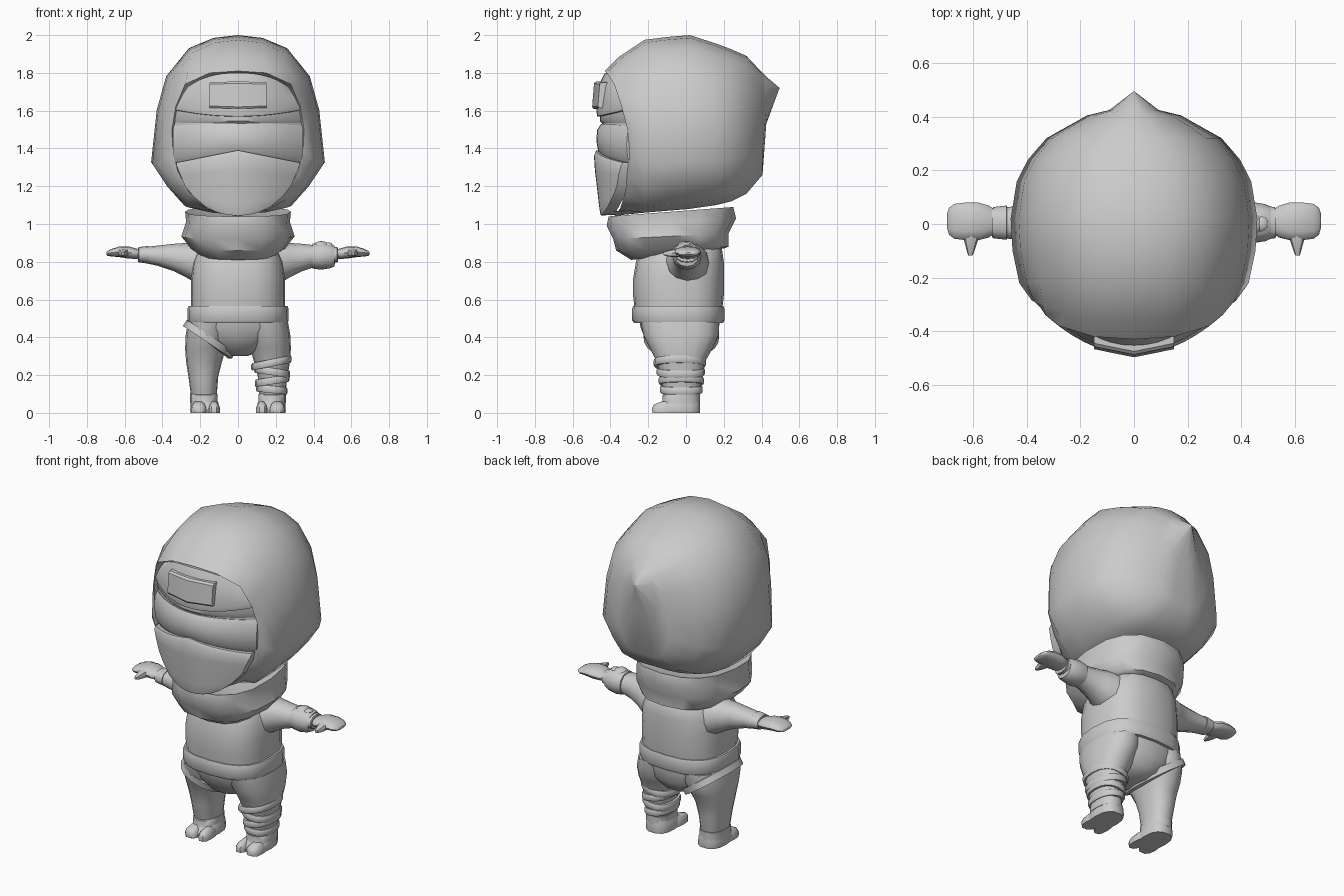
import bpy, bmesh, math
from mathutils import Vector

cloth = bpy.data.materials.new("light grey cloth")
cloth.diffuse_color = (0.6, 0.6, 0.6, 1)


def finish(name, bm, angle=40):
    bmesh.ops.remove_doubles(bm, verts=bm.verts, dist=0.0005)
    bmesh.ops.recalc_face_normals(bm, faces=bm.faces)
    me = bpy.data.meshes.new(name)
    bm.to_mesh(me)
    bm.free()
    me.materials.append(cloth)
    ob = bpy.data.objects.new(name, me)
    bpy.context.collection.objects.link(ob)
    bpy.ops.object.select_all(action='DESELECT')
    ob.select_set(True)
    bpy.context.view_layer.objects.active = ob
    bpy.ops.object.shade_smooth_by_angle(angle=math.radians(angle))
    return ob


def loft(name, rings, caps=(True, True), closed=True, angle=40):
    """Skin a list of equally long point rings."""
    bm = bmesh.new()
    vs = [[bm.verts.new(p) for p in r] for r in rings]
    n = len(vs[0])
    for a, b in zip(vs, vs[1:]):
        for i in range(n if closed else n - 1):
            j = (i + 1) % n
            bm.faces.new((a[i], a[j], b[j], b[i]))
    if closed:
        for cap, r in zip(caps, (vs[0], vs[-1])):
            if cap:
                bm.faces.new(r)
    return finish(name, bm, angle)


def sq(v, p):
    return math.copysign(abs(v) ** p, v)


def flat_ring(z, x0, x1, y0, y1, n=16, p=0.85, zback=None):
    """Rounded horizontal ring; z runs from front (z) to back (zback)."""
    zback = z if zback is None else zback
    out = []
    for i in range(n):
        t = 2 * math.pi * i / n
        c, s = sq(math.cos(t), p), sq(math.sin(t), p)
        out.append(Vector(((x0 + x1) / 2 + (x1 - x0) / 2 * c, (y0 + y1) / 2 + (y1 - y0) / 2 * s,
                           z + (zback - z) * (s + 1) / 2)))
    return out


def arm_ring(x, y0, y1, z0, z1, n=12):
    return [Vector((x, p.x, p.y)) for p in flat_ring(0, y0, y1, z0, z1, n, 0.9)]


def flip(rings, side):
    return [[Vector((p.x * side, p.y, p.z)) for p in r] for r in rings]


# Hood: opening outline, then widening rings that run back to a point
outer = [(0, 2.0), (.13, 1.985), (.26, 1.93), (.38, 1.78), (.43, 1.6),
         (.46, 1.32), (.38, 1.2), (.29, 1.1), (.15, 1.07), (0, 1.07)]
opening = [(0, -.43, 1.81), (.15, -.42, 1.80), (.28, -.38, 1.74), (.33, -.34, 1.62), (.35, -.31, 1.5),
           (.345, -.30, 1.4), (.32, -.31, 1.28), (.26, -.32, 1.17), (.16, -.35, 1.08), (0, -.38, 1.04)]


def full(half):
    return [Vector(p) for p in half] + [Vector((-x, y, z)) for x, y, z in half[-2:0:-1]]


def hood_ring(y, s, top, bot):
    return full([(x * s, y, bot + (top - bot) * (z - 1.07) / 0.93) for x, z in outer])


rim = full(opening)
mid = Vector((0, 0, 1.42))
inner = [Vector((p.x * .93, p.y + .07, mid.z + (p.z - mid.z) * .93)) for p in rim]
first = hood_ring(-.22, .93, 1.975, 1.06)
lip = [a.lerp(b, .45) + Vector((0, -.02, 0)) for a, b in zip(rim, first)]
hood_rings = [inner, rim, lip, first] + [hood_ring(*a) for a in [
    (-.1, .985, 1.99, 1.07), (.02, 1, 2.0, 1.08), (.16, .95, 1.955, 1.1), (.24, .86, 1.925, 1.12),
    (.32, .71, 1.89, 1.16), (.405, .38, 1.80, 1.26), (.425, .2, 1.78, 1.53), (.495, .002, 1.721, 1.719)]]
loft("hood", hood_rings, caps=(False, True), angle=50)


# Face pieces: sheets wrapped round the front of the head
def sheet(name, rows, n=14, curve=1.35, angle=40):
    """rows: (z centre, z edge, half width, y centre, edge power)"""
    rings = []
    for zc, ze, w, y, p in rows:
        r = []
        for i in range(n + 1):
            u = 2 * i / n - 1
            r.append(Vector((u * w, y + curve * (u * w) ** 2, zc + (ze - zc) * abs(u) ** p)))
        r = [r[0] + Vector((0, .06, 0))] + r + [r[-1] + Vector((0, .06, 0))]
        rings.append(r)
    return loft(name, rings, closed=False, angle=angle)


sheet("face_backing", [(1.79, 1.70, .26, -.41, 2), (1.6, 1.6, .34, -.44, 2), (1.5, 1.5, .345, -.445, 2),
                       (1.3, 1.3, .32, -.44, 2), (1.1, 1.14, .2, -.42, 2)])
sheet("forehead_wrap", [(1.80, 1.71, .29, -.36, 2.5), (1.80, 1.71, .29, -.43, 2.5), (1.75, 1.68, .31, -.455, 2),
                        (1.68, 1.65, .325, -.465, 2), (1.60, 1.62, .33, -.475, 2),
                        (1.57, 1.605, .335, -.47, 2), (1.565, 1.6, .335, -.42, 2)])
sheet("brow_strip", [(1.58, 1.61, .335, -.455, 2), (1.545, 1.56, .345, -.455, 2), (1.53, 1.53, .345, -.44, 2)])
sheet("eye_band", [(1.53, 1.51, .34, -.41, 2), (1.53, 1.52, .34, -.45, 3), (1.50, 1.49, .345, -.47, 2),
                   (1.44, 1.42, .345, -.475, 2), (1.39, 1.35, .34, -.465, 1), (1.36, 1.32, .33, -.44, 1)])
sheet("mouth_mask", [(1.385, 1.32, .325, -.42, 1), (1.39, 1.325, .325, -.475, 1), (1.36, 1.31, .325, -.487, 1.2),
                     (1.28, 1.26, .305, -.482, 2), (1.2, 1.2, .28, -.472, 2), (1.11, 1.145, .235, -.462, 2),
                     (1.06, 1.09, .17, -.455, 2), (1.045, 1.065, .12, -.45, 2), (1.05, 1.07, .12, -.35, 2)])
sheet("forehead_plate", [(1.755, 1.75, .145, -.44, 2), (1.755, 1.75, .15, -.475, 2), (1.745, 1.74, .15, -.487, 2),
                         (1.62, 1.625, .15, -.497, 2), (1.61, 1.615, .15, -.49, 2),
                         (1.61, 1.615, .145, -.44, 2)], n=2, angle=30)

# Scarf round the neck
loft("scarf", [flat_ring(zf, -w, w, yf, yb, 16, .8, zb) for zf, zb, yf, yb, w in [
    (1.02, 1.06, -.34, .15, .18), (1.04, 1.09, -.41, .25, .28), (.99, 1.03, -.42, .265, .275),
    (.92, .95, -.385, .225, .30), (.86, .88, -.37, .225, .25), (.81, .87, -.29, .2, .2),
    (.85, .87, -.2, .12, .14)]], caps=(True, True))

# Torso, belt and hips
loft("torso", [flat_ring(z, -w, w, f, b, 20, .75) for z, w, f, b in [
    (.53, .25, -.27, .19), (.62, .25, -.28, .2), (.71, .25, -.28, .2), (.80, .24, -.265, .2),
    (.87, .21, -.24, .19), (.93, .15, -.2, .14)]])
loft("belt", [flat_ring(z, -w, w, f, b, 20, .75) for z, w, f, b in [
    (.475, .24, -.24, .16), (.475, .262, -.275, .195), (.49, .268, -.285, .203), (.55, .268, -.285, .203),
    (.567, .262, -.28, .198), (.567, .23, -.24, .16)]])
loft("hips", [flat_ring(z, -w, w, f, b, 20, .8) for z, w, f, b in [
    (.51, .25, -.25, .18), (.45, .25, -.24, .175), (.39, .2, -.215, .165), (.33, .12, -.17, .13),
    (.30, .05, -.1, .07)]])

# Legs: (z, inner x, outer x, front y, back y)
leg = [(.48, .03, .265, -.24, .175), (.41, .045, .277, -.225, .172), (.34, .065, .28, -.19, .14),
       (.27, .085, .275, -.155, .10), (.19, .105, .262, -.135, .085), (.10, .112, .25, -.12, .07),
       (.05, .12, .24, -.1, .06)]
for side, label in ((-1, "right"), (1, "left")):
    loft(label + "_leg", flip([flat_ring(z, a, b, f, k) for z, a, b, f, k in leg], side))
    # Ankle cuff, heel and split toes
    loft(label + "_ankle_cuff", flip([flat_ring(z, .108, .253, f, .075) for z, f in [
        (.10, -.115), (.095, -.125), (.06, -.125), (.05, -.13)]], side))
    loft(label + "_foot", flip([flat_ring(z, a, b, f, k, 14, .75) for z, a, b, f, k in [
        (0, .10, .25, -.15, .075), (.015, .098, .253, -.155, .077), (.05, .103, .25, -.13, .075),
        (.08, .115, .24, -.10, .07)]], side))
    for toe, a, b in (("big_toe", .095, .158), ("outer_toe", .165, .25)):
        loft(label + "_" + toe, flip([flat_ring(z, a + i, b - i, f, -.05, 10, .7) for z, i, f in [
            (0, 0, -.18), (.025, 0, -.183), (.045, .008, -.17), (.06, .02, -.13)]], side))

# Wraps on the left shin
for k, (z, tilt, a, b, f, y) in enumerate([(.245, .02, .07, .283, -.172, .105),
                                           (.20, -.015, .085, .276, -.155, .10),
                                           (.15, .015, .09, .272, -.145, .095),
                                           (.105, -.01, .095, .262, -.138, .088)]):
    rings = [flat_ring(z + h, a + i, b - i, f + i, y - i) for h, i in
             [(0, .03), (0, .004), (.008, 0), (.03, 0), (.038, .004), (.04, .03)]]
    for r in rings:
        for p in r:
            p.z += tilt * (p.x - .175) / .1
    loft("shin_wrap_%d" % (k + 1), rings)

# Diagonal strap round the right thigh
strap = []
for i in range(20):
    t = 2 * math.pi * i / 20
    c, s = sq(math.cos(t), .85), sq(math.sin(t), .85)
    x = -.152 + .118 * c
    z = .39 - .085 * c
    reach = .185 + .03 * (-c)
    o = Vector((c * .12, s * .2, 0)).normalized() * .012
    base = Vector((x, -.025 + reach * s, z))
    up = Vector((.01, 0, .016))
    strap.append([base + up - o, base + up + o, base - up + o, base - up - o])
strap.append(strap[0])
loft("thigh_strap", strap, caps=(False, False))

# Arms, cuffs and hands: (x, y range, z range)
arm = [(.14, -.13, .13, .66, .90), (.22, -.11, .12, .685, .905), (.27, -.085, .095, .715, .90),
       (.34, -.07, .075, .75, .895), (.43, -.058, .066, .78, .885), (.53, -.05, .06, .80, .875)]
hand = [(.515, -.03, .05, .82, .865), (.54, -.05, .068, .815, .87), (.58, -.06, .08, .817, .882),
        (.63, -.06, .08, .825, .88), (.67, -.055, .075, .828, .868), (.69, -.04, .06, .832, .858),
        (.697, -.015, .04, .838, .85)]
thumb = [(-.03, .57, .64, .825, .872), (-.065, .583, .633, .825, .868), (-.095, .593, .625, .828, .86),
         (-.118, .602, .618, .835, .852)]
for side, label in ((-1, "right"), (1, "left")):
    loft(label + "_arm", flip([arm_ring(*a) for a in arm], side))
    loft(label + "_hand", flip([arm_ring(*a) for a in hand], side))
    loft(label + "_thumb", flip([[Vector((p.x, y, p.y)) for p in flat_ring(0, a, b, c, d, 8)]
                                 for y, a, b, c, d in thumb], side))
    loft(label + "_cuff", flip([arm_ring(x, -.055 - g, .065 + g, .795 - g, .88 + g) for x, g in [
        (.47, -.02), (.475, .004), (.525, -.002), (.532, -.02)]], side))

# Bracer with a knot on the left forearm
loft("left_bracer", [arm_ring(x, -.06 - g, .07 + g, .77 - g, .89 + g) for x, g in [
    (.39, -.015), (.395, .006), (.44, .012), (.49, .004), (.51, -.005), (.515, -.03)]])
for name, x, r in (("bracer_knot", .44, .032), ("bracer_knot_end", .475, .022)):
    bm = bmesh.new()
    bmesh.ops.create_uvsphere(bm, u_segments=10, v_segments=6, radius=r)
    for v in bm.verts:
        v.co = Vector((v.co.x * 1.2 + x, v.co.y * 1.3, v.co.z * .6 + .89))
    finish(name, bm)
